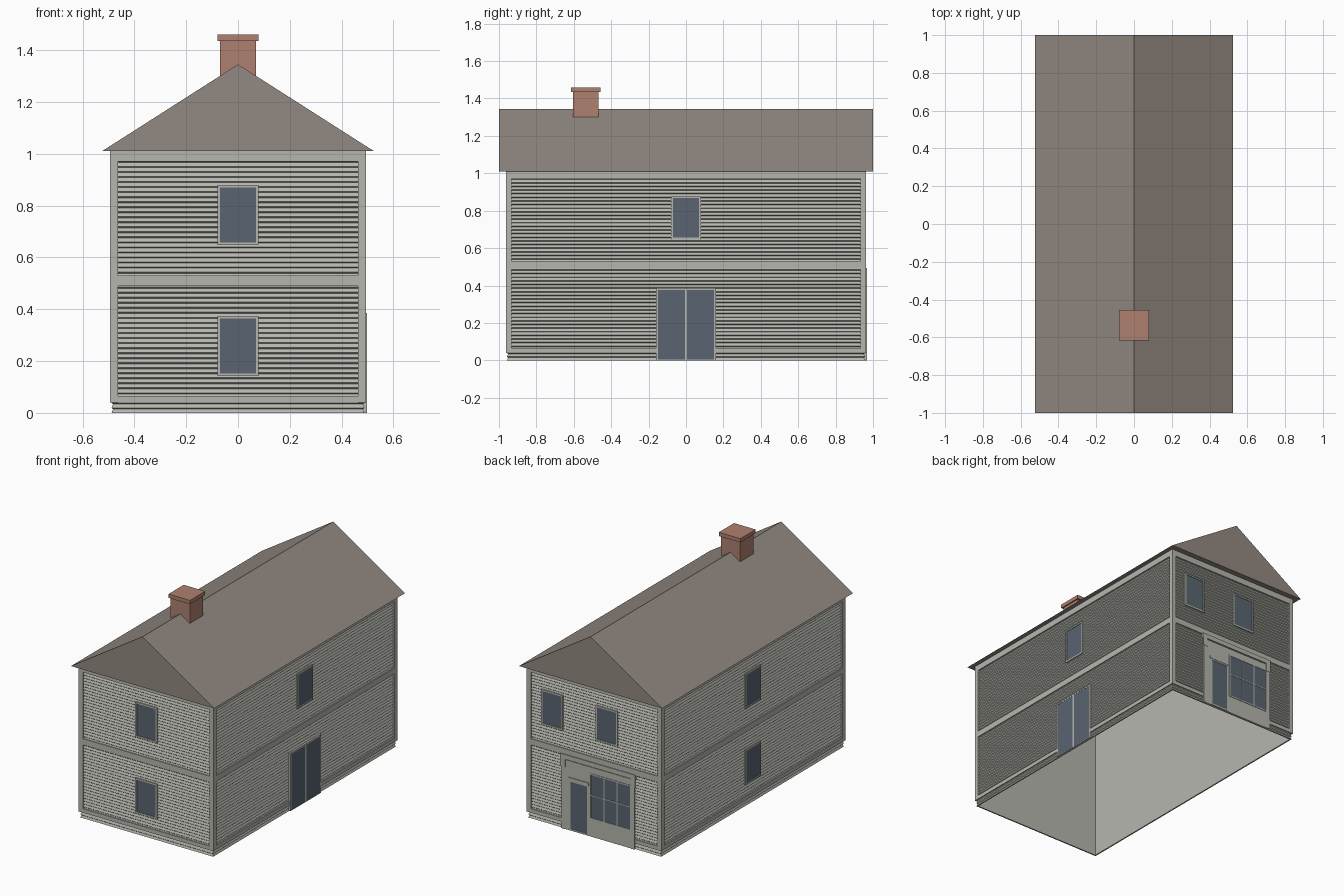
import bpy
import bmesh

if "Cube" in bpy.data.objects:
    bpy.data.objects.remove(bpy.data.objects["Cube"], do_unlink=True)


def material(name, r, g, b):
    m = bpy.data.materials.new(name)
    m.use_nodes = True
    m.diffuse_color = (r, g, b, 1)
    m.node_tree.nodes["Principled BSDF"].inputs["Base Color"].default_value = (r, g, b, 1)
    return m


GREY = material("weathered grey paint", 0.47, 0.47, 0.43)
ROOF = material("brown shingle", 0.29, 0.25, 0.22)
BRICK = material("red brick", 0.43, 0.22, 0.16)
GLASS = material("blue grey glass", 0.10, 0.13, 0.165)

HX, HY, EAVE = 0.494, 0.963, 1.01   # outer half sizes and wall height


def finish(name, bm, mat):
    bmesh.ops.recalc_face_normals(bm, faces=bm.faces)
    mesh = bpy.data.meshes.new(name)
    bm.to_mesh(mesh)
    bm.free()
    mesh.materials.append(mat)
    obj = bpy.data.objects.new(name, mesh)
    bpy.context.collection.objects.link(obj)
    return obj


def boxes(name, spans, mat):
    """One object from boxes given as (x0, x1, y0, y1, z0, z1)."""
    bm = bmesh.new()
    for s in spans:
        for v in bmesh.ops.create_cube(bm, size=1)["verts"]:
            v.co = [s[2 * i] + (v.co[i] + 0.5) * (s[2 * i + 1] - s[2 * i]) for i in range(3)]
    return finish(name, bm, mat)


def sweep(name, profile, mat):
    """Sweep a closed (inset, z) profile around the rectangular house plan."""
    bm = bmesh.new()
    rings = []
    for d, z in profile:
        x, y = HX - d, HY - d
        rings.append([bm.verts.new(p) for p in ((-x, -y, z), (x, -y, z), (x, y, z), (-x, y, z))])
    for a, b in zip(rings, rings[1:] + rings[:1]):
        for i in range(4):
            j = (i + 1) % 4
            bm.faces.new((a[i], a[j], b[j], b[i]))
    return finish(name, bm, mat)


def on_wall(side, u0, u1, z0, z1, d0, d1):
    """Box on a wall: u runs along x or y, d is the distance out from the trim face."""
    if side in ("front", "back"):
        s = -1 if side == "front" else 1
        a, b = sorted((s * (HY + d0), s * (HY + d1)))
        return (u0, u1, a, b, z0, z1)
    s = -1 if side == "right" else 1
    a, b = sorted((s * (HX + d0), s * (HX + d1)))
    return (a, b, u0, u1, z0, z1)


def border(side, u0, u1, z0, z1, w, d0, d1):
    """Four frame bars just outside an opening."""
    return [on_wall(side, u0 - w, u0, z0 - w, z1 + w, d0, d1),
            on_wall(side, u1, u1 + w, z0 - w, z1 + w, d0, d1),
            on_wall(side, u0, u1, z1, z1 + w, d0, d1),
            on_wall(side, u0, u1, z0 - w, z0, d0, d1)]


# Lapped siding shell, open at the bottom
BOARDS = 52
pitch = EAVE / BOARDS
lap = []
for i in range(BOARDS):
    lap += [(0.006, i * pitch), (0.012, (i + 1) * pitch - 0.005)]
sweep("siding_walls", lap + [(0.012, EAVE), (0.015, EAVE), (0.015, 0)], GREY)

# Flat trim bands and corner boards
for name, z0, z1 in (("base_board", 0.04, 0.066), ("belt_board", 0.49, 0.53), ("frieze_board", 0.97, EAVE)):
    sweep(name, [(0.0005, z0), (0.0005, z1), (0.0145, z1), (0.0145, z0)], GREY)
corners = []
for sx in (-1, 1):
    for sy in (-1, 1):
        for wx, wy in ((0.03, 0.013), (0.013, 0.03)):
            corners.append(tuple(sorted((sx * HX, sx * (HX - wx)))) +
                           tuple(sorted((sy * HY, sy * (HY - wy)))) + (0.04, EAVE))
boxes("corner_boards", corners, GREY)

# Single windows
LOWER, UPPER = 0.152, 0.657
windows = [("front", 0, LOWER), ("front", 0, UPPER), ("left", 0, UPPER),
           ("right", 0, LOWER), ("right", 0, UPPER),
           ("back", 0.31, UPPER), ("back", -0.09, UPPER)]
for i, (side, u, z) in enumerate(windows):
    span = (side, u - 0.07, u + 0.07, z, z + 0.212)
    boxes(f"{side}_window_glass_{i}", [on_wall(*span, -0.014, -0.004)], GLASS)
    boxes(f"{side}_window_frame_{i}", border(*span, 0.01, -0.014, 0), GREY)

# Double side door
boxes("side_door_panes", [on_wall("left", s - 0.0725, s + 0.0725, 0.004, 0.376, -0.01, 0.002)
                          for s in (-0.0785, 0.0785)], GLASS)
boxes("side_door_frame", [on_wall("left", u, u + w, 0, 0.386, -0.014, 0.003)
                          for u, w in ((-0.161, 0.01), (-0.006, 0.012), (0.151, 0.01))]
      + [on_wall("left", -0.151, 0.151, 0.376, 0.386, -0.014, 0.003),
         on_wall("left", -0.151, 0.151, 0, 0.004, -0.014, 0.003)], GREY)

# Shopfront: backing panel, pilasters, cornice
boxes("shopfront_panel", [on_wall("back", -0.295, 0.235, 0, 0.46, -0.014, 0.001)], GREY)
boxes("shopfront_pilasters", [on_wall("back", u, u + 0.025, 0, 0.46, 0, 0.004)
                              for u in (-0.3, 0.215)], GREY)
boxes("shopfront_cornice", [on_wall("back", -0.305, 0.245, 0.465, 0.495, -0.01, 0.006)]
      + [on_wall("back", u, u + 0.035, 0.41, 0.465, 0, 0.006) for u in (-0.305, 0.21)], GREY)

# Shop door with a small hood
door = ("back", 0.05, 0.17, 0.012, 0.325)
boxes("shop_door_glass", [on_wall(*door, 0, 0.002)], GLASS)
boxes("shop_door_frame", border(*door, 0.01, 0, 0.004), GREY)
boxes("shop_door_hood", [on_wall("back", 0.035, 0.185, 0.335, 0.352, 0, 0.006)], GREY)

# Shop window with three by two panes
shop = ("back", -0.268, 0.022, 0.125, 0.41)
boxes("shop_window_glass", [on_wall(*shop, 0, 0.002)], GLASS)
third = (shop[2] - shop[1]) / 3
bars = [on_wall("back", shop[1] + third * k - 0.003, shop[1] + third * k + 0.003,
                shop[3], shop[4], 0, 0.004) for k in (1, 2)]
bars.append(on_wall("back", shop[1], shop[2], 0.272, 0.278, 0, 0.004))
boxes("shop_window_frame", border(*shop, 0.008, 0, 0.004) + bars, GREY)

# Gabled roof prism
bm = bmesh.new()
ends = [[bm.verts.new(p) for p in ((-0.525, y, EAVE), (0.525, y, EAVE), (0, y, 1.345))] for y in (-1, 1)]
for e in ends:
    bm.faces.new(e)
for i in range(3):
    j = (i + 1) % 3
    bm.faces.new((ends[0][i], ends[0][j], ends[1][j], ends[1][i]))
finish("gable_roof", bm, ROOF)

# Chimney
boxes("chimney_stack", [(-0.07, 0.07, -0.605, -0.467, 1.25, 1.437)], BRICK)
boxes("chimney_cap", [(-0.079, 0.079, -0.616, -0.456, 1.435, 1.46)], BRICK)
